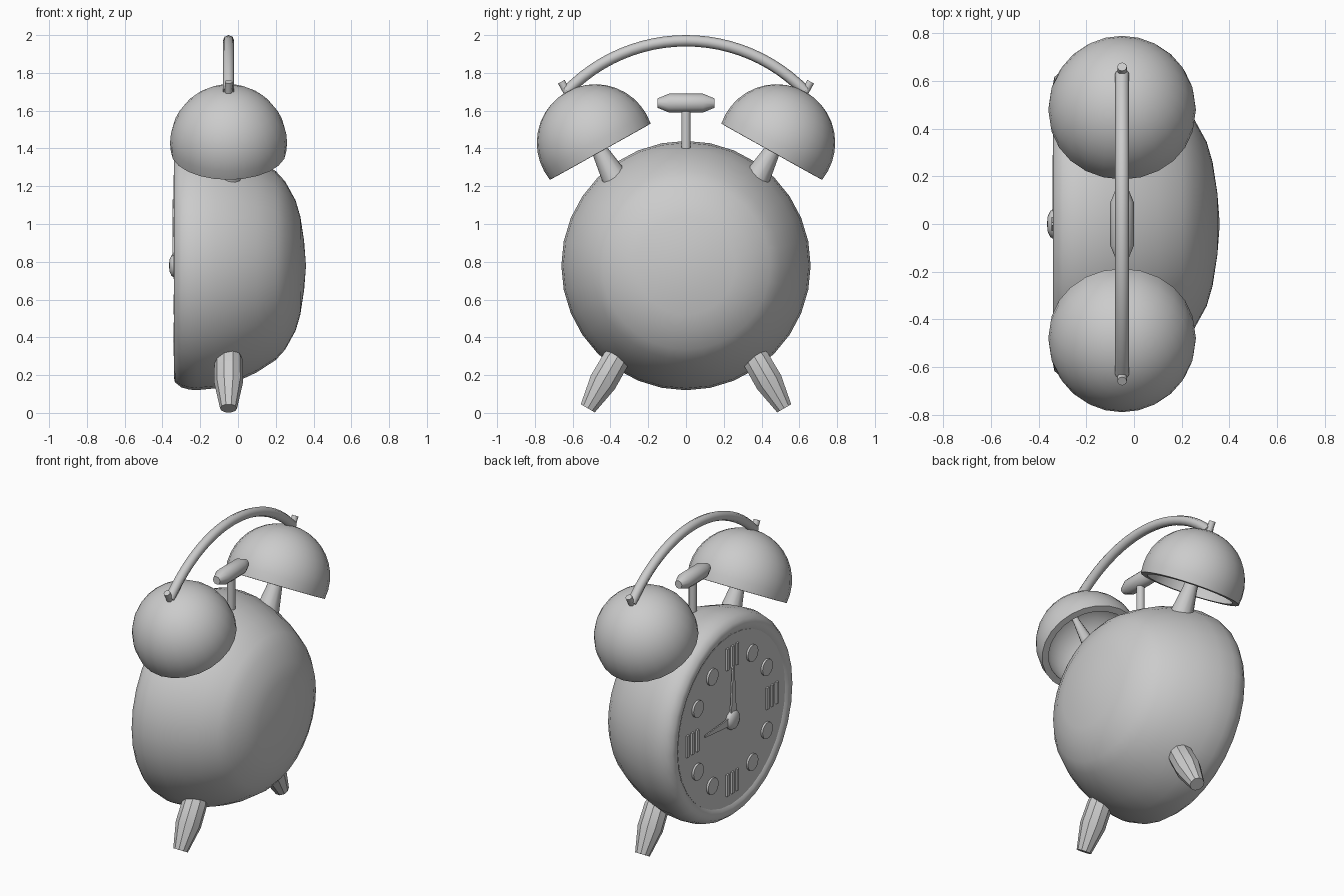
import bpy, bmesh, math
from mathutils import Vector

if "Cube" in bpy.data.objects:
    bpy.data.objects.remove(bpy.data.objects["Cube"])

CX, CZ = -0.05, 0.78          # plane of bells and legs, height of the dial centre


def finish(name, bm, angle=40):
    bmesh.ops.remove_doubles(bm, verts=bm.verts, dist=1e-5)
    bmesh.ops.recalc_face_normals(bm, faces=bm.faces)
    me = bpy.data.meshes.new(name)
    bm.to_mesh(me)
    bm.free()
    ob = bpy.data.objects.new(name, me)
    bpy.context.collection.objects.link(ob)
    bpy.ops.object.select_all(action='DESELECT')
    bpy.context.view_layer.objects.active = ob
    ob.select_set(True)
    bpy.ops.object.shade_smooth_by_angle(angle=math.radians(angle))
    return ob


def revolve(name, profile, origin, axis, seg=24, angle=40):
    """Turn (distance along axis, radius) points around an axis."""
    bm = bmesh.new()
    vs = [bm.verts.new((r, 0, t)) for t, r in profile]
    es = [bm.edges.new(p) for p in zip(vs, vs[1:])]
    bmesh.ops.spin(bm, geom=vs + es, cent=(0, 0, 0), axis=(0, 0, 1),
                   angle=2 * math.pi, steps=seg, use_merge=True)
    ob = finish(name, bm, angle)
    ob.rotation_mode = 'QUATERNION'
    ob.rotation_quaternion = Vector(axis).to_track_quat('Z', 'Y')
    ob.location = origin
    return ob


def plate(name, pts, x0, x1):
    """Thin plate on the dial; u runs to the viewer's right, v runs up."""
    bm = bmesh.new()
    f = bm.faces.new([bm.verts.new((x0, -u, CZ + v)) for u, v in pts])
    out = bmesh.ops.extrude_face_region(bm, geom=[f])['geom']
    bmesh.ops.translate(bm, vec=(x1 - x0, 0, 0),
                        verts=[g for g in out if isinstance(g, bmesh.types.BMVert)])
    return finish(name, bm, 30)


# Body: domed back with a rolled rim around the dial
revolve("clock_body", [(-.30, .545), (-.325, .55), (-.338, .57), (-.34, .59), (-.334, .618),
                       (-.30, .645), (-.26, .656), (-.22, .66), (-.12, .65), (0, .612),
                       (.1, .565), (.2, .50), (.25, .445), (.305, .345), (.33, .26),
                       (.35, .13), (.36, 0)], (0, 0, CZ), (1, 0, 0), 32)
revolve("clock_face", [(-.328, 0), (-.328, .552), (-.30, .552), (-.30, 0)],
        (0, 0, CZ), (1, 0, 0), 32)

# Hour marks: discs, with three upright bars at each quarter
for h in range(12):
    a = math.radians(30 * h)
    u, v = .41 * math.sin(a), .41 * math.cos(a)
    if h % 3:
        revolve(f"hour_disc_{h}", [(0, 0), (0, .053), (.014, .053), (.014, 0)],
                (-.341, -u, CZ + v), (1, 0, 0), 20)
    else:
        for k in (-1, 0, 1):
            c = u + k * .05
            plate(f"hour_bar_{h}_{k + 1}", [(c - .011, v - .07), (c + .011, v - .07),
                                            (c + .011, v + .07), (c - .011, v + .07)],
                  -.326, -.341)

# Hands and centre cap
plate("minute_hand", [(-.03, 0), (.03, 0), (.006, .35), (-.006, .35)], -.335, -.346)
plate("hour_hand", [(0, -.03), (0, .03), (-.29, .006), (-.29, -.006)], -.335, -.343)
revolve("hand_cap", [(-.365, 0), (-.363, .03), (-.352, .055), (-.34, .062), (-.325, .062)],
        (0, 0, CZ), (1, 0, 0), 16)

# Bells, their stems and legs, on both sides
outer = [(.31 * math.cos(math.radians(a)), .31 * math.sin(math.radians(a)))
         for a in [10 * i for i in range(11)]]
inner = [(.27 * math.cos(math.radians(a)), .27 * math.sin(math.radians(a)))
         for a in [10 * i for i in range(10)]]
bell = outer + [(-.055, .265)] + inner[::-1]
for s, side in ((-1, "left"), (1, "right")):
    axis = (0, s * .487, .873)
    pos = (CX, s * .48, 1.43)
    revolve(f"bell_{side}", bell, pos, axis, 24)
    revolve(f"bell_stem_{side}", [(-.26, 0), (-.26, .077), (-.055, .044), (.22, .02),
                                  (.37, .02), (.37, 0)], pos, axis, 12)
    revolve(f"leg_{side}", [(0, 0), (0, .045), (.16, .077), (.30, .075), (.36, .05), (.36, 0)],
            (CX, s * .52, .024), (0, -s * .5, .866), 10, 30)

# Hammer between the bells
revolve("hammer_post", [(1.36, 0), (1.36, .025), (1.62, .025), (1.62, 0)],
        (CX, 0, 0), (0, 0, 1), 12)
revolve("hammer_head", [(-.15, 0), (-.15, .025), (-.09, .05), (.09, .05), (.15, .025), (.15, 0)],
        (CX, 0, 1.64), (0, 1, 0), 12, 30)

# Carrying handle: arc swept with a round section
cu = bpy.data.curves.new("handle", 'CURVE')
cu.dimensions = '3D'
cu.bevel_depth = .03
cu.bevel_resolution = 2
cu.use_fill_caps = True
N, R = 24, .876
sp = cu.splines.new('POLY')
sp.points.add(N)
for i, p in enumerate(sp.points):
    a = math.radians(-46 + 92 * i / N)
    p.co = (CX, R * math.sin(a), 1.97 - R + R * math.cos(a), 1)
sp.use_smooth = True
ob = bpy.data.objects.new("handle", cu)
bpy.context.collection.objects.link(ob)
